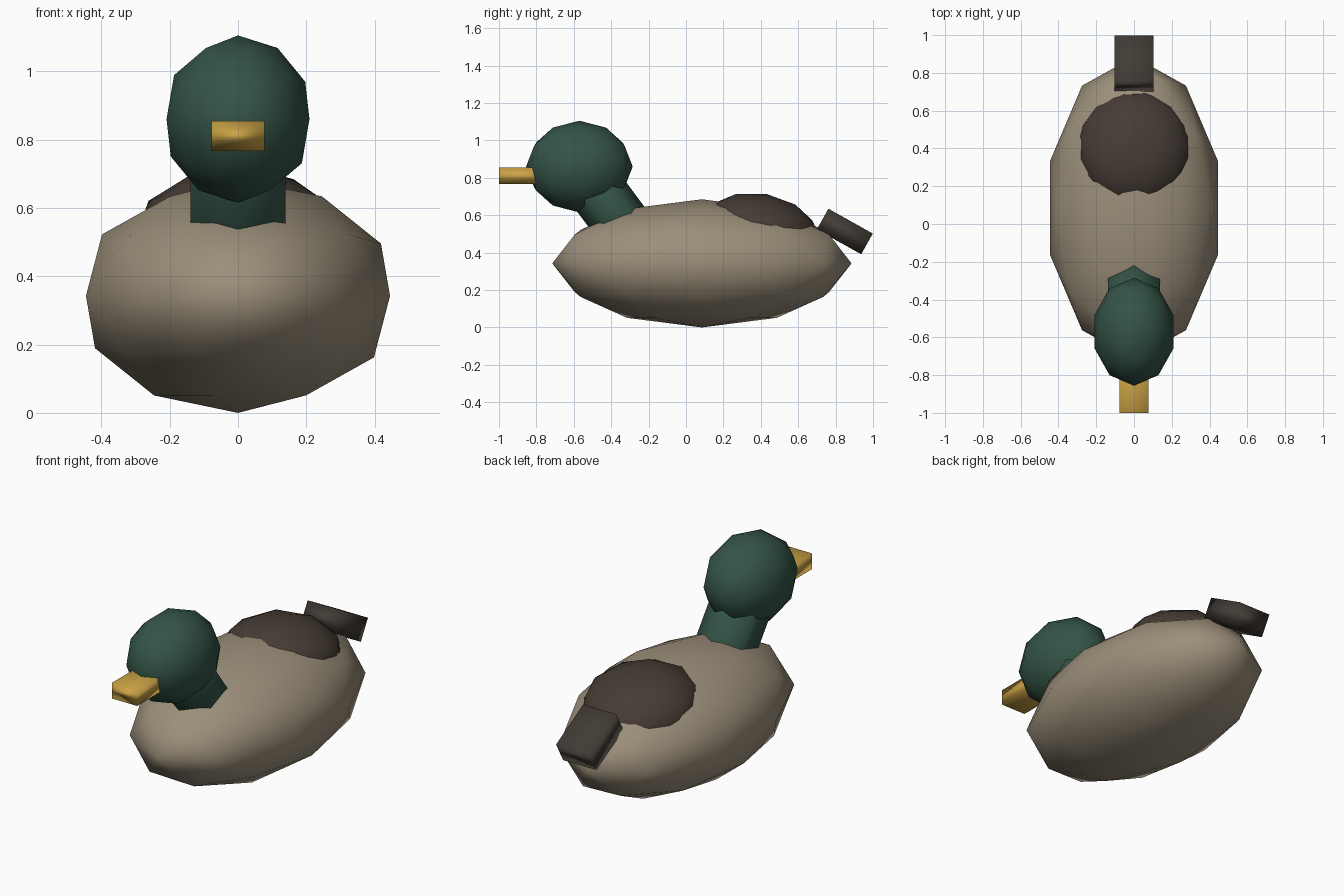
import bpy

cube = bpy.data.objects.get("Cube")
if cube:
    bpy.data.objects.remove(cube, do_unlink=True)


def material(name, rgb):
    mat = bpy.data.materials.new(name)
    mat.use_nodes = True
    color = (*rgb, 1)
    mat.diffuse_color = color
    bsdf = next(n for n in mat.node_tree.nodes if n.type == "BSDF_PRINCIPLED")
    bsdf.inputs["Base Color"].default_value = color
    bsdf.inputs["Roughness"].default_value = 0.8
    return mat


taupe = material("taupe feathers", (0.33, 0.275, 0.195))
green = material("dark green feathers", (0.034, 0.088, 0.062))
brown = material("dark brown feathers", (0.060, 0.044, 0.034))
charcoal = material("charcoal feathers", (0.054, 0.045, 0.036))
yellow = material("ochre beak", (0.59, 0.36, 0.06))


def finish(name, mat, scale, tilt):
    """Name, size, tilt sideways-axis and smooth the newest primitive."""
    obj = bpy.context.object
    obj.name = name
    obj.scale = scale
    obj.rotation_euler.x = tilt
    obj.data.materials.append(mat)
    bpy.ops.object.shade_smooth()
    return obj


def ellipsoid(name, mat, center, radii, tilt=0):
    bpy.ops.mesh.primitive_ico_sphere_add(subdivisions=2, radius=1, location=center)
    return finish(name, mat, radii, tilt)


def block(name, mat, center, size, tilt=0):
    bpy.ops.mesh.primitive_cube_add(size=1, location=center)
    return finish(name, mat, size, tilt)


# Rounded masses
ellipsoid("body", taupe, (0, 0.085, 0.3425), (0.468, 0.8, 0.3425))
ellipsoid("head", green, (0, -0.57, 0.86), (0.22, 0.285, 0.245))
ellipsoid("folded_wings", brown, (0, 0.395, 0.517), (0.308, 0.325, 0.2), -0.17)

# Six-sided neck leaning forward into the head
bpy.ops.mesh.primitive_cylinder_add(vertices=6, radius=1, depth=1, location=(0, -0.393, 0.62))
finish("neck", green, (0.16, 0.152, 0.4), 0.64)

# Beak and drooping tail
block("beak", yellow, (0, -0.87, 0.81), (0.156, 0.26, 0.088))
block("tail", charcoal, (0, 0.849, 0.513), (0.206, 0.272, 0.127), -0.51)
